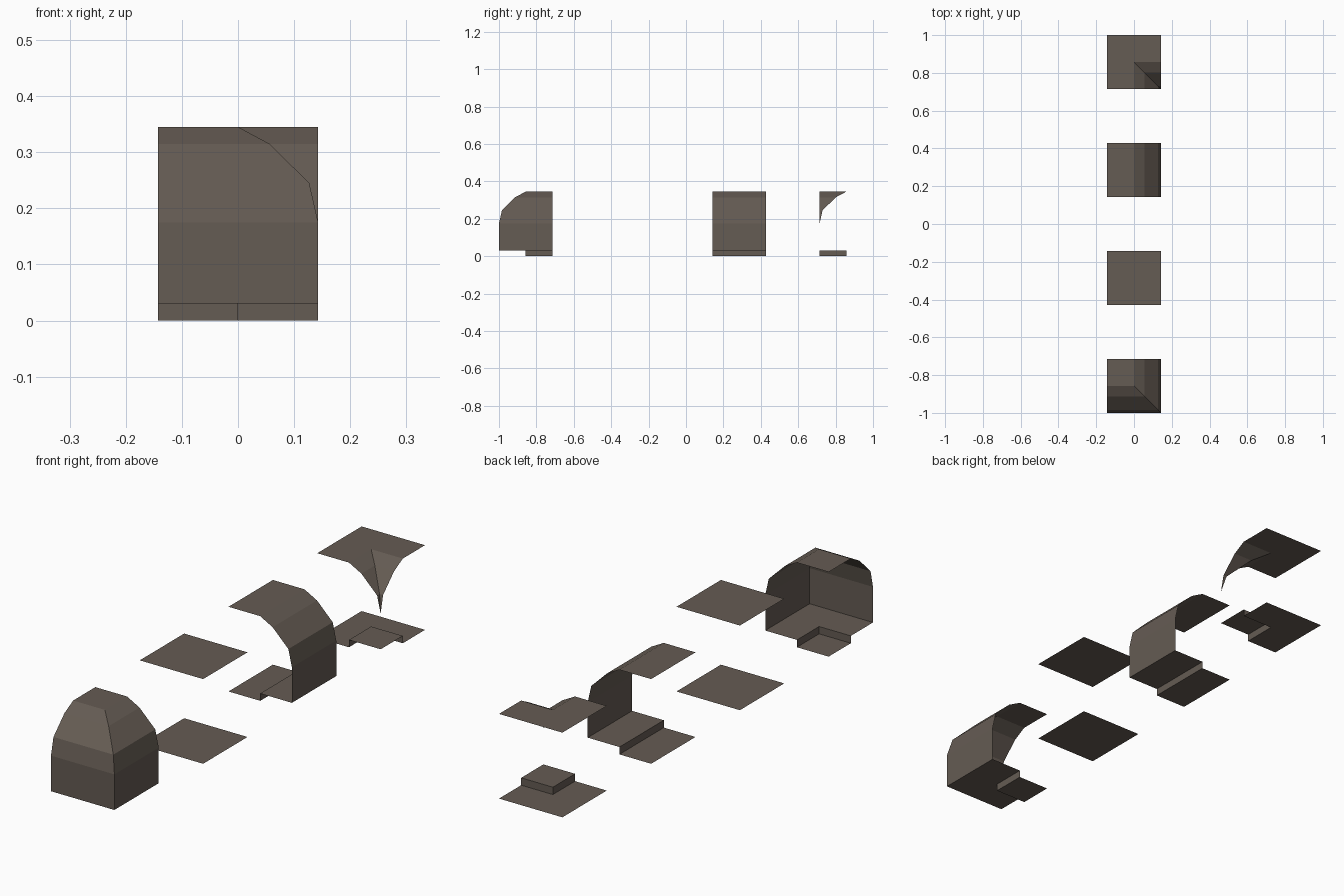
import bpy, bmesh

if "Cube" in bpy.data.objects:
    bpy.data.objects.remove(bpy.data.objects["Cube"])

H = 1 / 7                      # half the width of a tile
TOP = 0.345
# rim profile: (distance outward from tile middle, height), top to bottom
PROFILE = [(0, TOP), (0.056, 0.315), (0.127, 0.245), (H, 0.175),
           (H, 0.03), (0, 0.03), (0, 0)]

stone = bpy.data.materials.new("brown_grey_stone")
stone.diffuse_color = (0.13, 0.106, 0.087, 1)
stone.use_nodes = True
stone.node_tree.nodes["Principled BSDF"].inputs["Base Color"].default_value = stone.diffuse_color


# paths that the rim follows at distance d, outside on the right hand
def outer_path(d):
    return [(-H, -d), (d, -d), (d, H)]


def straight_path(d):
    return [(d, -H), (d, H)]


def inner_path(d):
    return [(d, -H), (d, -d), (H, -d)]


def make_tile(name, y, path, flats):
    bm = bmesh.new()

    def face(points):
        pts = []
        for p in points:           # skip repeated corners
            if p not in pts:
                pts.append(p)
        if len(pts) > 2:
            bm.faces.new([bm.verts.new(p) for p in pts])

    # rounded rim, wall, overhang and foot step
    if path:
        rings = [[(px, py, z) for px, py in path(d)] for d, z in PROFILE]
        for a, b in zip(rings, rings[1:]):
            for i in range(len(a) - 1):
                face([b[i], b[i + 1], a[i + 1], a[i]])
    # flat top and floor
    for x0, y0, x1, y1 in flats:
        corners = [(x0, y0), (x1, y0), (x1, y1), (x0, y1)]
        face([(cx, cy, TOP) for cx, cy in corners])
        face([(cx, cy, 0) for cx, cy in reversed(corners)])

    bmesh.ops.remove_doubles(bm, verts=bm.verts, dist=1e-5)
    mesh = bpy.data.meshes.new(name)
    bm.to_mesh(mesh)
    bm.free()
    mesh.materials.append(stone)
    obj = bpy.data.objects.new(name, mesh)
    obj.location.y = y
    bpy.context.collection.objects.link(obj)


# four tiles in a row, front to back
make_tile("outer_corner_tile", -6 * H, outer_path, [(-H, 0, 0, H)])
make_tile("middle_tile", -2 * H, None, [(-H, -H, H, H)])
make_tile("edge_tile", 2 * H, straight_path, [(-H, -H, 0, H)])
make_tile("inner_corner_tile", 6 * H, inner_path,
          [(-H, 0, H, H), (-H, -H, 0, 0)])
